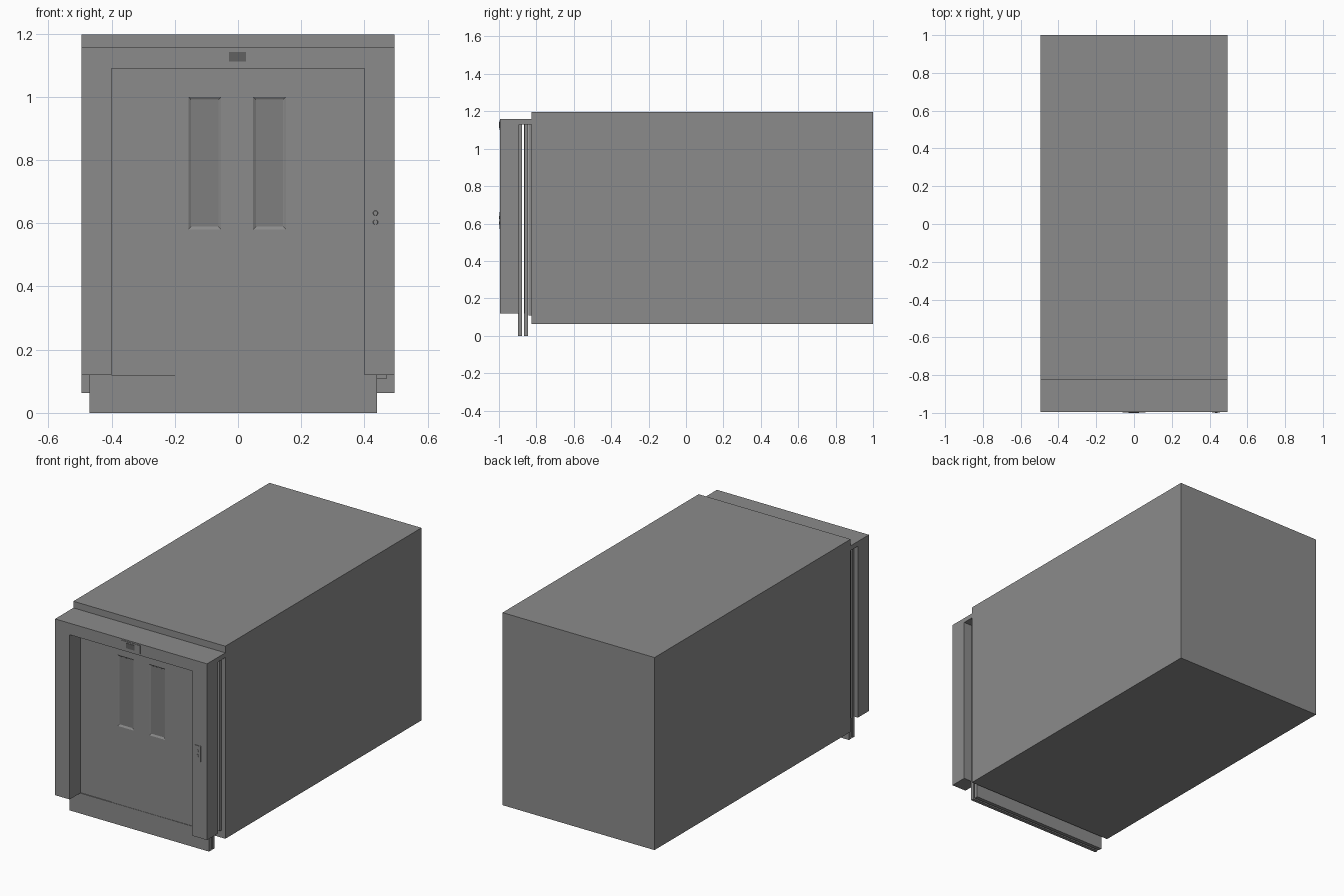
import bpy, bmesh

if "Cube" in bpy.data.objects:
    bpy.data.objects.remove(bpy.data.objects["Cube"])


def material(name, v):
    m = bpy.data.materials.new(name)
    m.diffuse_color = (v, v, v, 1)
    m.use_nodes = True
    m.node_tree.nodes["Principled BSDF"].inputs["Base Color"].default_value = m.diffuse_color
    return m


STEEL = material("dark_steel", 0.26)
GLASS = material("dark_glass", 0.21)
BLACK = material("display_dark", 0.12)


def finish(name, bm, mat=STEEL):
    me = bpy.data.meshes.new(name)
    bm.to_mesh(me)
    bm.free()
    me.materials.append(mat)
    ob = bpy.data.objects.new(name, me)
    bpy.context.collection.objects.link(ob)
    return ob


def box(name, x, y, z, mat=STEEL):
    """Axis-aligned box from (min, max) pairs."""
    bm = bmesh.new()
    bmesh.ops.create_cube(bm, size=1)
    for v in bm.verts:
        v.co = [r[0] + (c + 0.5) * (r[1] - r[0]) for c, r in zip(v.co, (x, y, z))]
    return finish(name, bm, mat)


def extrude_profile(name, pts, y0, y1):
    """Closed xz outline given thickness along y."""
    bm = bmesh.new()
    f = bm.faces.new([bm.verts.new((x, y0, z)) for x, z in pts])
    ext = bmesh.ops.extrude_face_region(bm, geom=[f])
    for v in ext["geom"]:
        if isinstance(v, bmesh.types.BMVert):
            v.co.y = y1
    bmesh.ops.recalc_face_normals(bm, faces=bm.faces)
    return finish(name, bm)


def window_cutter(name, cx, y_face, depth):
    """Block with a tapered inner end, for a bevelled window recess."""
    ob = box(name, (cx - 0.052, cx + 0.052), (y_face - 0.01, y_face), (0.58, 1.0))
    bm = bmesh.new()
    bm.from_mesh(ob.data)
    back = max(bm.faces, key=lambda f: f.calc_center_median().y)
    inner = bmesh.ops.extrude_discrete_faces(bm, faces=[back])["faces"][0]
    for v in inner.verts:
        v.co.x = cx + (v.co.x - cx) * 0.83
        v.co.z = 0.79 + (v.co.z - 0.79) * 0.955
        v.co.y += depth
    bmesh.ops.recalc_face_normals(bm, faces=bm.faces)
    bm.to_mesh(ob.data)
    bm.free()
    ob.hide_render = True
    ob.hide_set(True)
    return ob


# Cabin body
W = 0.495
box("cabin", (-W, W), (-0.825, 1.0), (0.063, 1.197))
box("cabin_front_wall", (-0.47, 0.47), (-0.843, -0.825), (0.107, 1.13))

# Landing door surround: portal shape plus the header over the gap
FRONT = -0.995
extrude_profile("door_surround",
                [(-W, 0.12), (-0.4, 0.12), (-0.4, 1.09), (0.4, 1.09),
                 (0.4, 0.12), (W, 0.12), (W, 1.13), (-W, 1.13)], FRONT, -0.893)
box("header", (-W, W), (FRONT, -0.825), (1.13, 1.158))

# Two door sets (landing and cabin), each with its own sill
DEPTH = 0.006
for label, y, back in (("landing", -0.895, -0.877), ("cabin", -0.865, -0.845)):
    box(label + "_sill", (-0.47, 0.44), (y - 0.002, back), (0, 0.12))
    box(label + "_door_left", (-0.47, -0.2), (y + 0.003, back), (0.12, 1.13))
    box(label + "_door_right", (0.2, 0.44), (y + 0.001, back), (0.12, 1.13))
    door = box(label + "_door_middle", (-0.2, 0.2), (y, back), (0.12, 1.13))
    for side, cx in (("left", -0.105), ("right", 0.1)):
        mod = door.modifiers.new("window_" + side, "BOOLEAN")
        mod.operation = "DIFFERENCE"
        mod.solver = "EXACT"
        mod.object = window_cutter(f"{label}_window_cutter_{side}", cx, y, DEPTH)
        # Glass pane lying on the recess floor
        box(f"{label}_window_{side}", (cx - 0.043, cx + 0.043),
            (y + DEPTH - 0.0005, y + DEPTH + 0.002), (0.59, 0.99), GLASS)

# Floor indicator above the door
box("indicator_plate", (-0.06, 0.06), (-0.998, FRONT), (1.1, 1.15))
box("indicator_display", (-0.028, 0.026), (-1.0, -0.998), (1.112, 1.142), BLACK)

# Call panel with two buttons on the right jamb
box("call_panel", (0.413, 0.456), (-0.998, FRONT), (0.57, 0.662))
for i, z in enumerate((0.603, 0.632)):
    bm = bmesh.new()
    bmesh.ops.create_cone(bm, cap_ends=True, segments=16, radius1=0.008,
                          radius2=0.007, depth=0.002)
    for v in bm.verts:
        v.co = (v.co.x + 0.435, -0.999 - v.co.z, v.co.y + z)
    bmesh.ops.recalc_face_normals(bm, faces=bm.faces)
    finish(f"call_button_{i + 1}", bm)
